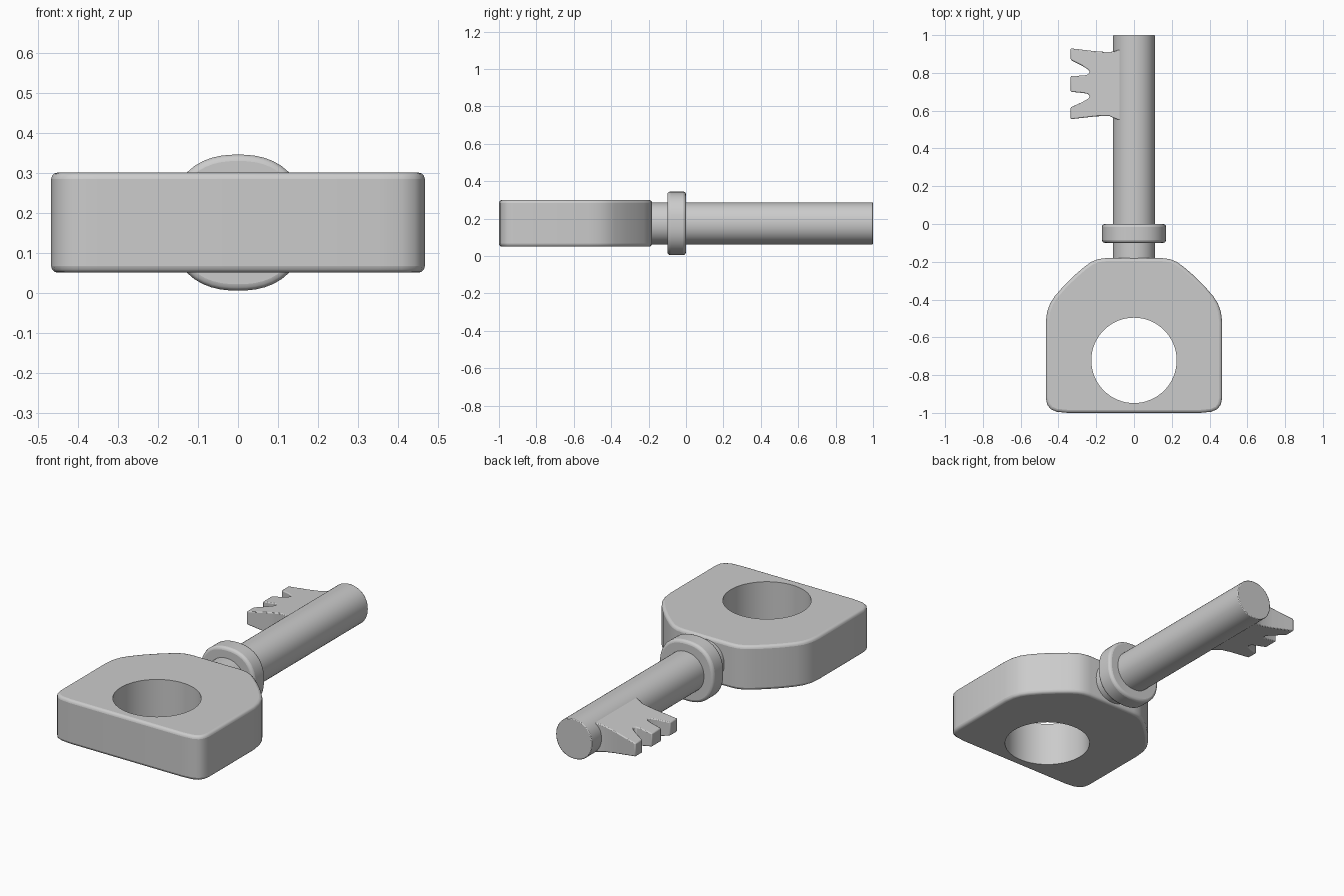
import bpy, bmesh, math

if "Cube" in bpy.data.objects:
    bpy.data.objects.remove(bpy.data.objects["Cube"])

ZC = 0.175  # height of the key's centre line


def finish(name, bm, bevel=0.0, segments=3):
    bmesh.ops.recalc_face_normals(bm, faces=bm.faces)
    me = bpy.data.meshes.new(name)
    bm.to_mesh(me)
    bm.free()
    ob = bpy.data.objects.new(name, me)
    bpy.context.collection.objects.link(ob)
    if bevel:
        b = ob.modifiers.new("Bevel", 'BEVEL')
        b.width, b.segments = bevel, segments
        b.limit_method, b.angle_limit = 'ANGLE', math.radians(40)
    bpy.ops.object.select_all(action='DESELECT')
    ob.select_set(True)
    bpy.context.view_layer.objects.active = ob
    bpy.ops.object.shade_smooth_by_angle(angle=math.radians(35))
    return ob


def prism(outline, half):
    """Extruded xy outline; half(x) gives the half thickness."""
    bm = bmesh.new()
    rings = [[bm.verts.new((x, y, ZC + s * half(x))) for x, y in outline] for s in (-1, 1)]
    bm.faces.new(rings[0])
    bm.faces.new(rings[1])
    n = len(outline)
    for i in range(n):
        j = (i + 1) % n
        bm.faces.new((rings[0][i], rings[0][j], rings[1][j], rings[1][i]))
    return bm


def rod(radius, y0, y1, power, n=48):
    """Slightly squared round bar along y."""
    bm = bmesh.new()
    rings = []
    for y in (y0, y1):
        ring = []
        for i in range(n):
            a = 2 * math.pi * i / n
            c, s = math.cos(a), math.sin(a)
            r = radius / (abs(c) ** power + abs(s) ** power) ** (1 / power)
            ring.append(bm.verts.new((r * c, y, ZC + r * s)))
        rings.append(ring)
        bm.faces.new(ring)
    for i in range(n):
        j = (i + 1) % n
        bm.faces.new((rings[0][i], rings[0][j], rings[1][j], rings[1][i]))
    return bm


# Bow: rounded house-shaped plate, mirrored from a half outline
half = [(0.35, -1.0), (0.41, -0.994), (0.442, -0.98), (0.46, -0.955), (0.467, -0.92),
        (0.467, -0.52), (0.46, -0.465), (0.444, -0.42), (0.42, -0.383), (0.37, -0.325),
        (0.313, -0.27), (0.262, -0.226), (0.225, -0.2), (0.19, -0.186), (0.15, -0.181)]
bow = finish("bow", prism(half + [(-x, y) for x, y in reversed(half)], lambda x: 0.125), 0.016)

# Finger hole through the bow
hole = [(0.226 * math.cos(math.pi * i / 32), -0.722 + 0.226 * math.sin(math.pi * i / 32))
        for i in range(64)]
cutter = finish("hole_cutter", prism(hole, lambda x: 0.3))
cutter.hide_render = True
cutter.hide_set(True)
cut = bow.modifiers.new("Hole", 'BOOLEAN')
cut.operation, cut.object, cut.solver = 'DIFFERENCE', cutter, 'EXACT'
bpy.context.view_layer.objects.active = bow
for m in [m.name for m in bow.modifiers]:
    bpy.ops.object.modifier_apply(modifier=m)
bpy.data.objects.remove(cutter)
bow.select_set(True)
bpy.ops.object.shade_smooth_by_angle(angle=math.radians(35))

# Shaft and collar
finish("shaft", rod(0.112, -0.22, 1.0, 2.1), 0.004, 2)
finish("collar", rod(0.17, -0.1, 0.0, 2.35), 0.016)

# Bit: toothed blade that thickens towards the shaft
bit = [(-0.05, 0.935), (-0.1, 0.915), (-0.13, 0.91), (-0.2, 0.914), (-0.335, 0.93),
       (-0.335, 0.868), (-0.275, 0.838), (-0.243, 0.818), (-0.234, 0.806), (-0.243, 0.792),
       (-0.265, 0.786), (-0.335, 0.783),
       (-0.335, 0.70), (-0.265, 0.693), (-0.243, 0.688), (-0.234, 0.676), (-0.243, 0.663),
       (-0.275, 0.645), (-0.335, 0.618),
       (-0.335, 0.555), (-0.2, 0.57), (-0.13, 0.572), (-0.11, 0.562), (-0.05, 0.54)]
finish("bit", prism(bit, lambda x: 0.037 + (x + 0.335) * 0.18), 0.005, 2)
